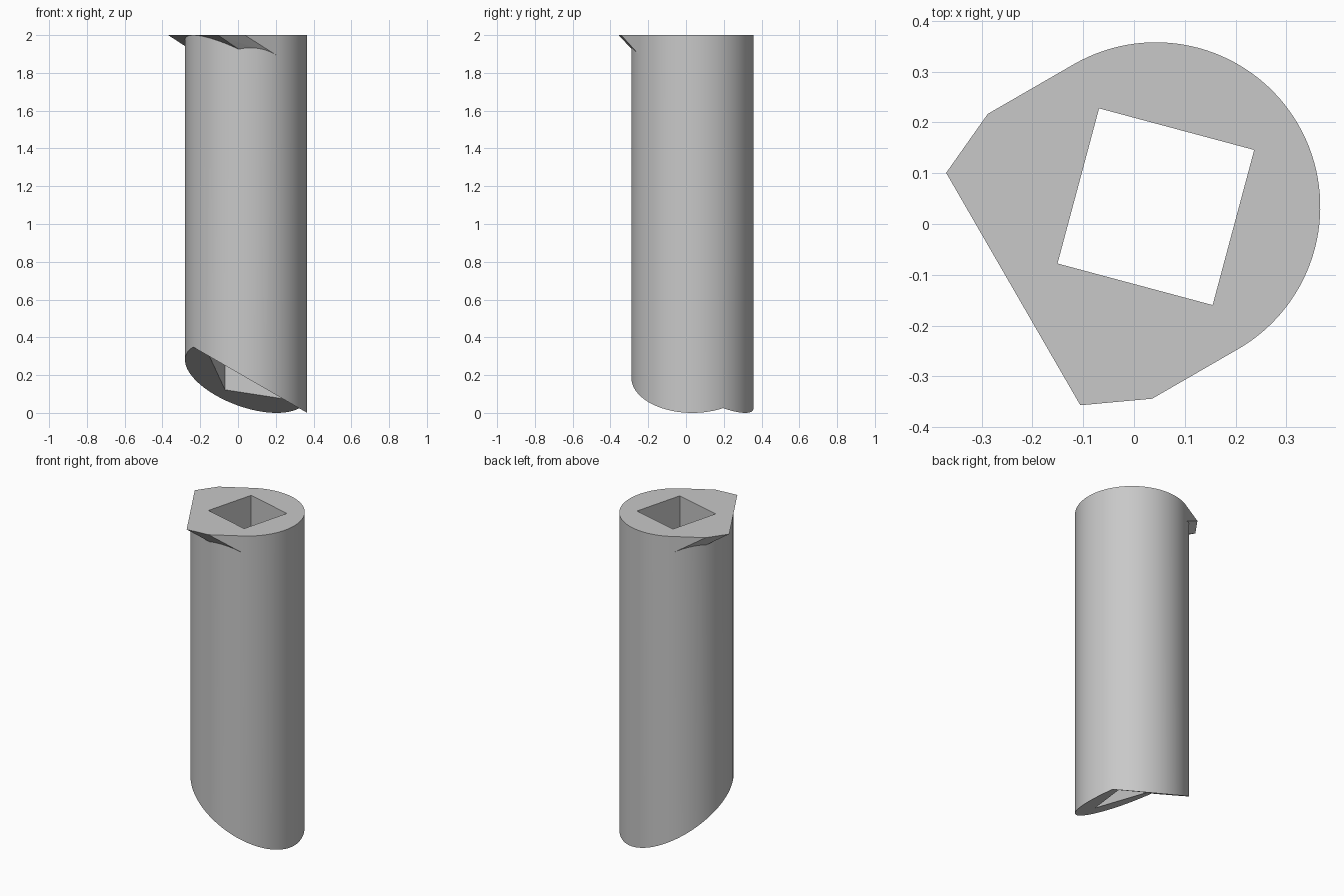
import bpy, bmesh
from math import radians, sqrt
from mathutils import Matrix, Vector

if "Cube" in bpy.data.objects:
    bpy.data.objects.remove(bpy.data.objects["Cube"])

R, H = 0.3235, 2.0
# Part frame: +u points along the lip, origin on the tube axis
FRAME = Matrix.Translation((0.043, 0.034, 0)) @ Matrix.Rotation(radians(210), 4, 'Z')

grey = bpy.data.materials.new("plain grey")
grey.use_nodes = True
grey.diffuse_color = (0.58, 0.58, 0.58, 1)
grey.node_tree.nodes["Principled BSDF"].inputs["Base Color"].default_value = grey.diffuse_color


def make_object(name, bm):
    bmesh.ops.transform(bm, matrix=FRAME, verts=bm.verts)
    bmesh.ops.recalc_face_normals(bm, faces=bm.faces)
    mesh = bpy.data.meshes.new(name)
    bm.to_mesh(mesh)
    bm.free()
    mesh.materials.append(grey)
    obj = bpy.data.objects.new(name, mesh)
    bpy.context.collection.objects.link(obj)
    return obj


def hull(name, points):
    """Convex solid from points mirrored across v = 0."""
    bm = bmesh.new()
    for u, v, z in points:
        for side in ((1, -1) if v else (1,)):
            bm.verts.new((u, v * side, z))
    res = bmesh.ops.convex_hull(bm, input=bm.verts)
    bmesh.ops.delete(bm, geom=[e for e in res["geom_interior"]
                               if isinstance(e, bmesh.types.BMVert)], context='VERTS')
    bmesh.ops.dissolve_limit(bm, angle_limit=0.001, verts=bm.verts, edges=bm.edges)
    return make_object(name, bm)


def combine(target, other, operation):
    mod = target.modifiers.new(operation.lower(), 'BOOLEAN')
    mod.operation, mod.object, mod.solver = operation, other, 'EXACT'
    bpy.context.view_layer.objects.active = target
    bpy.ops.object.modifier_apply(modifier=mod.name)
    bpy.data.objects.remove(other)


# Round tube body
bm = bmesh.new()
bmesh.ops.create_cone(bm, cap_ends=True, segments=128, radius1=R, radius2=R, depth=H,
                      matrix=Matrix.Translation((0, 0, H / 2)))
body = make_object("tube_body", bm)

# Overhanging lip with sloped undersides
lip = hull("top_lip", [(R + 0.0005, 0.264, H), (0.195, R, H), (0, R, H),
                       (0, R, 1.893), (0, 0.25, 1.813)])
combine(body, lip, 'UNION')

# Square through hole, corner toward the lip
bm = bmesh.new()
bmesh.ops.create_cube(bm, size=1, matrix=Matrix.Translation((0, 0, 1))
                      @ Matrix.Rotation(radians(45), 4, 'Z')
                      @ Matrix.Diagonal(Vector((0.316, 0.316, 4, 1))))
combine(body, make_object("hole_cutter", bm), 'DIFFERENCE')

# Slanted ridge cut at the foot: two planes meeting over the axis
def foot(u, v):
    return 0.1868 + u * 0.5 - v * 0.5 / sqrt(3)

ends = [(u, v, foot(u, v)) for u in (-1, 1) for v in (0, 1)]
combine(body, hull("foot_cutter", ends + [(-1, 1, -2), (1, 1, -2)]), 'DIFFERENCE')

# Smooth round walls, crisp edges
bpy.ops.object.select_all(action='DESELECT')
body.select_set(True)
bpy.context.view_layer.objects.active = body
bpy.ops.object.shade_smooth_by_angle(angle=radians(20))
